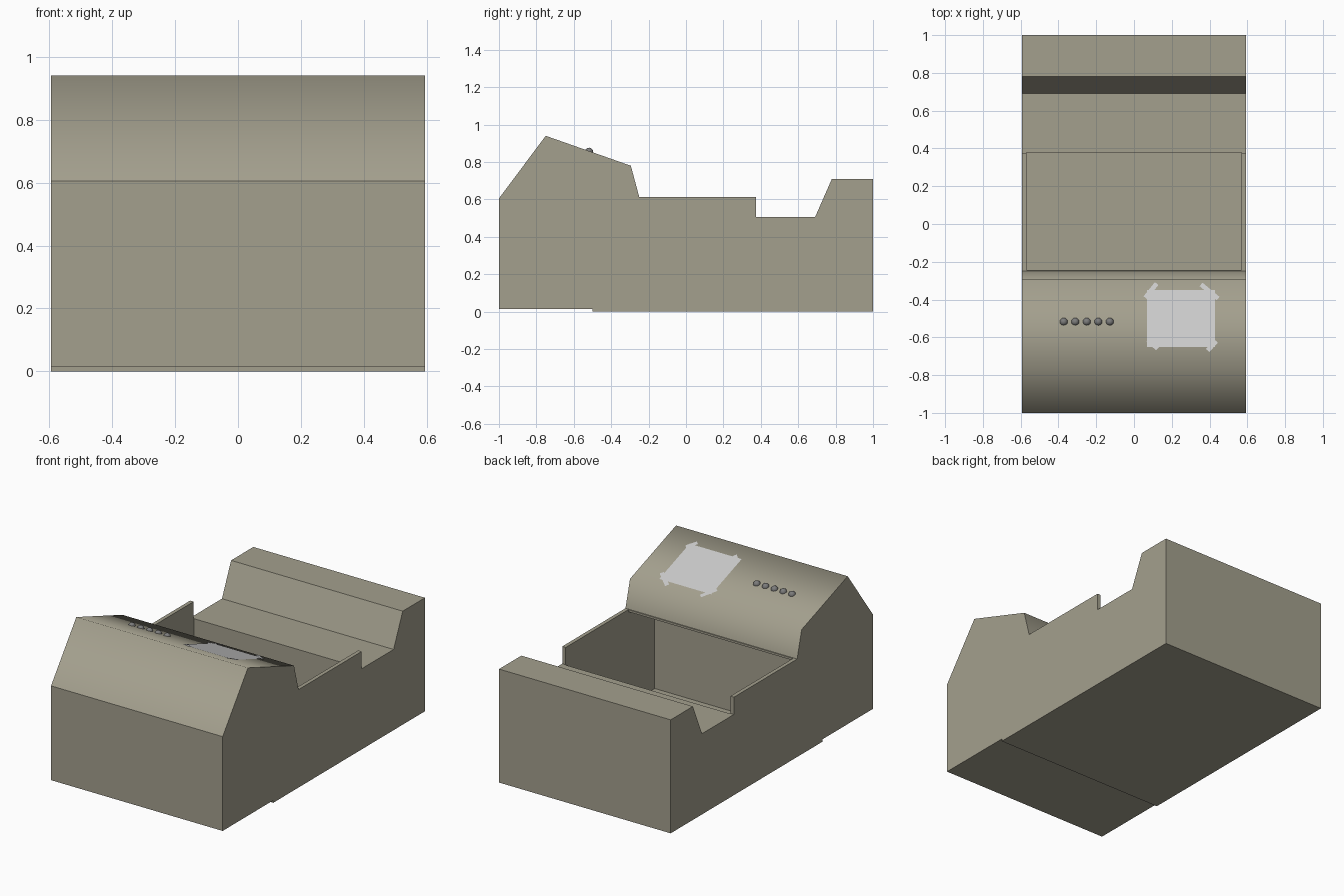
import bpy, bmesh
from mathutils import Vector

if "Cube" in bpy.data.objects:
    bpy.data.objects.remove(bpy.data.objects["Cube"])


def material(name, rgb):
    m = bpy.data.materials.new(name)
    m.diffuse_color = (*rgb, 1)
    m.use_nodes = True
    m.node_tree.nodes["Principled BSDF"].inputs["Base Color"].default_value = m.diffuse_color
    return m


BODY = material("body_beige", (0.37, 0.35, 0.27))
PAPER = material("paper_white", (0.6, 0.6, 0.62))
KNOB = material("knob_grey", (0.2, 0.2, 0.2))


def add_object(name, bm, mat):
    mesh = bpy.data.meshes.new(name)
    bm.to_mesh(mesh)
    bm.free()
    ob = bpy.data.objects.new(name, mesh)
    bpy.context.collection.objects.link(ob)
    mesh.materials.append(mat)
    return ob


def prism(name, profile, half, smooth=()):
    """Extrude a (y, z) profile across x; the listed side faces are smooth."""
    bm = bmesh.new()
    left = [bm.verts.new((-half, y, z)) for y, z in profile]
    right = [bm.verts.new((half, y, z)) for y, z in profile]
    bm.faces.new(left)
    bm.faces.new(right)
    n = len(profile)
    for i in range(n):
        j = (i + 1) % n
        f = bm.faces.new((left[i], left[j], right[j], right[i]))
        f.smooth = i in smooth
    bmesh.ops.recalc_face_normals(bm, faces=bm.faces[:])
    return add_object(name, bm, BODY)


# Hull with raised console at the front and a stepped rear deck
hull = prism("hull", [
    (-1, 0.015), (-1, 0.605), (-0.75, 0.94), (-0.295, 0.78), (-0.25, 0.613),
    (0.375, 0.613), (0.375, 0.505), (0.69, 0.505), (0.78, 0.71), (1, 0.71),
    (1, 0), (-0.5, 0), (-0.5, 0.015)], 0.594, smooth=(1, 2, 3))

# Open well that continues as a footwell under the console
well = prism("well_cutter", [
    (-0.505, 0.02), (0.379, 0.02), (0.379, 0.8), (-0.244, 0.8),
    (-0.244, 0.6), (-0.505, 0.6)], 0.57)
well.hide_render = True
cut = hull.modifiers.new("well", 'BOOLEAN')
cut.operation = 'DIFFERENCE'
cut.solver = 'EXACT'
cut.object = well
bpy.context.view_layer.objects.active = hull
bpy.ops.object.modifier_apply(modifier=cut.name)
bpy.data.objects.remove(well)


def on_slope(x, y, lift):
    """Point just above the sloped console top."""
    return Vector((x, y, 0.94 - (y + 0.75) * 0.3516 + lift))


def sheet(name, corners, lift):
    bm = bmesh.new()
    bm.faces.new([bm.verts.new(on_slope(x, y, lift)) for x, y in corners])
    add_object(name, bm, PAPER)


# Sheet of paper taped to the console
sheet("paper", [(0.07, -0.65), (0.43, -0.65), (0.43, -0.35), (0.07, -0.35)], 0.003)
strips = [((0.06, -0.39), (0.12, -0.315)), ((0.355, -0.32), (0.445, -0.395)),
          ((0.075, -0.615), (0.125, -0.66)), ((0.39, -0.67), (0.435, -0.62))]
for i, (a, b) in enumerate(strips):
    a, b = Vector(a), Vector(b)
    d = (b - a).normalized() * 0.012
    side = Vector((-d.y, d.x))
    sheet(f"tape_{i + 1}", [a + side, a - side, b - side, b + side], 0.005)

# Row of round knobs
for i in range(5):
    bm = bmesh.new()
    bmesh.ops.create_uvsphere(bm, u_segments=16, v_segments=10, radius=0.021)
    bmesh.ops.translate(bm, verts=bm.verts, vec=on_slope(-0.372 + i * 0.061, -0.518, -0.003))
    for f in bm.faces:
        f.smooth = True
    add_object(f"knob_{i + 1}", bm, KNOB)
